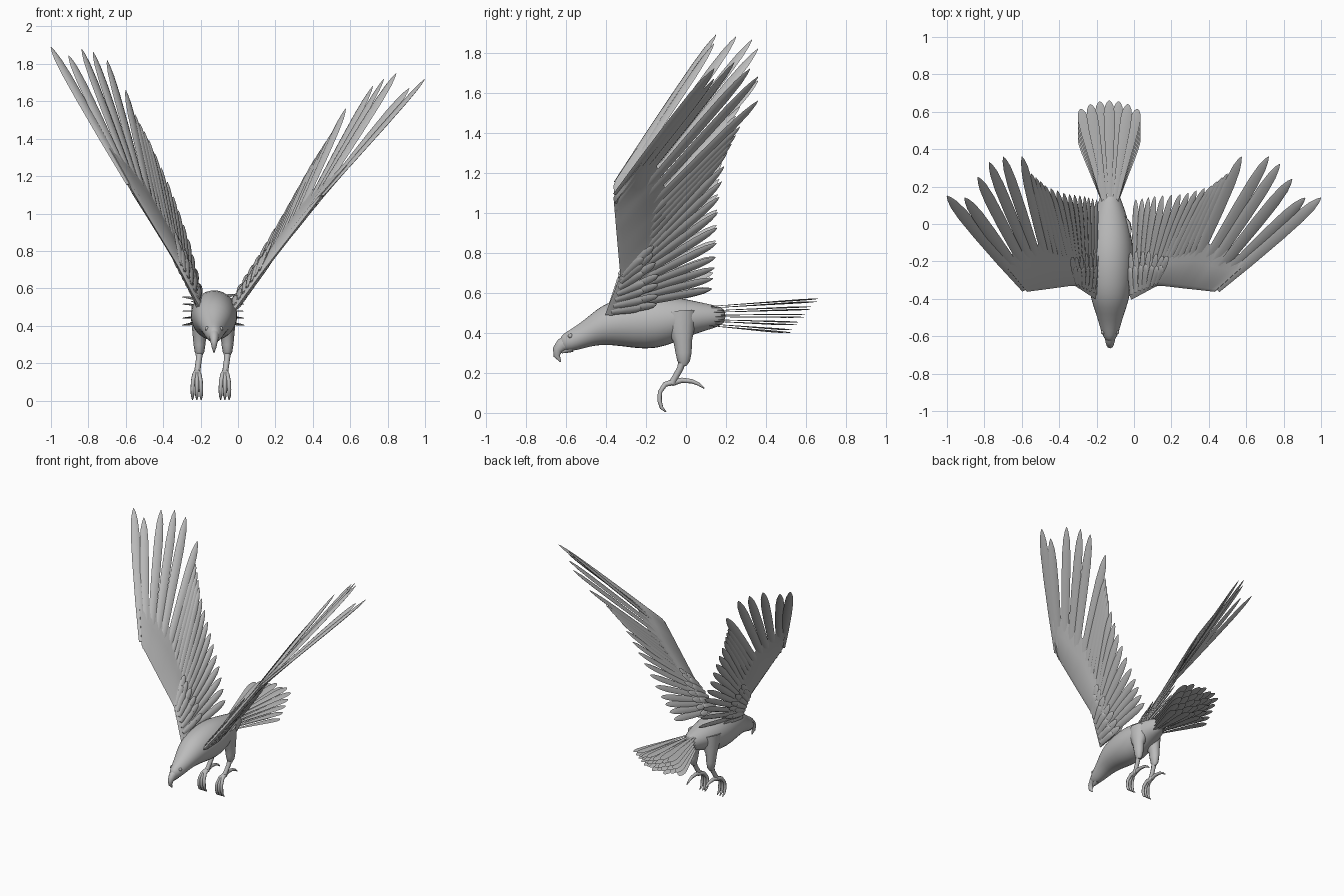
import bpy, math
from mathutils import Vector as V

if "Cube" in bpy.data.objects:
    bpy.data.objects.remove(bpy.data.objects["Cube"])

CX = -0.128  # centre line of the body
grey = bpy.data.materials.new("plumage_grey")
grey.diffuse_color = (0.5, 0.5, 0.5, 1)
grey.use_nodes = True
grey.node_tree.nodes["Principled BSDF"].inputs["Base Color"].default_value = grey.diffuse_color


def make(name, verts, faces, angle=60, subdiv=0):
    me = bpy.data.meshes.new(name)
    me.from_pydata([tuple(v) for v in verts], [], faces)
    me.materials.append(grey)
    ob = bpy.data.objects.new(name, me)
    bpy.context.collection.objects.link(ob)
    bpy.ops.object.select_all(action='DESELECT')
    ob.select_set(True)
    bpy.context.view_layer.objects.active = ob
    bpy.ops.object.mode_set(mode='EDIT')
    bpy.ops.mesh.select_all(action='SELECT')
    bpy.ops.mesh.normals_make_consistent(inside=False)
    bpy.ops.object.mode_set(mode='OBJECT')
    bpy.ops.object.shade_smooth_by_angle(angle=math.radians(angle))
    if subdiv:
        mod = ob.modifiers.new("smooth", 'SUBSURF')
        mod.levels = mod.render_levels = subdiv
    return ob


def loft(rings, verts, faces):
    """Append a capped skin through equal-length rings."""
    o, n = len(verts), len(rings[0])
    for r in rings:
        verts.extend(r)
    for i in range(len(rings) - 1):
        for j in range(n):
            a, b = o + i * n + j, o + i * n + (j + 1) % n
            faces.append((a, b, b + n, a + n))
    last = o + (len(rings) - 1) * n
    faces.append(tuple(range(o, o + n)))
    faces.append(tuple(range(last, last + n)))


def ellipse(c, u, v, n):
    return [c + u * math.cos(math.tau * k / n) + v * math.sin(math.tau * k / n) for k in range(n)]


def tube(points, radii, verts, faces, n=8, flat=1):
    """Tapered tube; flat scales its width along x."""
    pts = [V(p) for p in points]
    rings = []
    for i, p in enumerate(pts):
        d = (pts[min(i + 1, len(pts) - 1)] - pts[max(i - 1, 0)]).normalized()
        u = d.cross(V((1, 0, 0))).normalized()
        rings.append(ellipse(p, u * radii[i], d.cross(u) * radii[i] * flat, n))
    loft(rings, verts, faces)


POINTED = [(0, .55), (.3, .85), (.6, 1), (.8, .97), (.91, .75), (.97, .4), (1, .06)]
ROUNDED = [(0, .25), (.4, .6), (.75, .95), (.88, .95), (.95, .72), (.985, .4), (1, .1)]


def feather(base, tip, normal, width, thick, shape, verts, faces):
    d = tip - base
    side = d.cross(normal).normalized()
    up = side.cross(d).normalized()
    loft([ellipse(base + d * t, side * width / 2 * s, up * thick / 2 * s, 6) for t, s in shape],
         verts, faces)


def along(poly, t):
    """Point on a polyline, t from 0 to 1 with equal steps per segment."""
    f = min(max(t, 0), 1) * (len(poly) - 1)
    i = min(int(f), len(poly) - 2)
    return V(poly[i]).lerp(V(poly[i + 1]), f - i)


# Body with neck and head: y, bottom, top, half width
BODY = [(-.63, .33, .38, .018), (-.6, .305, .405, .04), (-.545, .312, .437, .057),
        (-.48, .33, .49, .076), (-.42, .34, .54, .099), (-.33, .333, .577, .118),
        (-.2, .312, .597, .13), (-.1, .33, .59, .124), (0, .375, .57, .104),
        (.08, .405, .553, .08), (.15, .425, .537, .052), (.2, .45, .52, .03)]
v, f = [], []
loft([ellipse(V((CX, y, (a + b) / 2)), V((w, 0, 0)), V((0, 0, (b - a) / 2)), 16)
      for y, a, b, w in BODY], v, f)
make("body", v, f, 80, 1)

# Hooked beak and lower jaw
v, f = [], []
tube([(CX, -.59, .35), (CX, -.622, .338), (CX, -.642, .315), (CX, -.646, .285), (CX, -.626, .255)],
     [.04, .033, .025, .016, .003], v, f, 10, .8)
tube([(CX, -.575, .328), (CX, -.6, .315), (CX, -.622, .302)], [.026, .017, .005], v, f)
make("beak", v, f)

# Eyes, set into the head
for s in (-1, 1):
    bpy.ops.mesh.primitive_uv_sphere_add(segments=12, ring_count=8, radius=.012,
                                         location=(CX + s * .037, -.578, .385))
    eye = bpy.context.object
    eye.name = "eye"
    eye.data.materials.append(grey)
    bpy.ops.object.shade_smooth()

# Legs: thigh, shank, three front toes and a back toe
for s in (-1, 1):
    x = CX - .003 + s * .075
    v, f = [], []
    tube([(x - s * .03, -.035, .49), (x - s * .01, -.025, .42), (x, -.016, .36), (x, -.012, .3),
          (x, -.012, .26), (x, -.014, .235)],
         [.095, .07, .047, .04, .032, .016], v, f, 12, .8)
    fx = x - .014
    tube([(x, -.01, .28), (x - .003, -.03, .22), (x - .01, -.058, .17), (fx, -.07, .145)],
         [.022, .016, .016, .019], v, f)
    for k in (-1, 0, 1):
        e = k * .023
        tube([(fx, -.06, .155), (fx + e * .5, -.105, .142), (fx + e * .9, -.13, .105),
              (fx + e, -.132, .06), (fx + e, -.122, .025), (fx + e, -.1, .005)],
             [.016, .013, .011, .011, .009, .003], v, f)
    tube([(fx, -.07, .15), (fx, -.02, .163), (fx, .03, .158), (fx, .065, .143), (fx, .092, .122)],
         [.016, .013, .011, .008, .003], v, f)
    make("leg", v, f)

# Tail: five stacked fans, shorter towards the bottom
v, f = [], []
for k in range(5):
    h = k / 4
    for i in range(7):
        u = i / 3 - 1
        step = .014 * (i % 2) - .004
        base = V((CX + u * .03, .1, .525 - .085 * h + step * .6))
        tip = V((-.133 + u * .152, .66 - .13 * h - .045 * u * u, .56 - .155 * h + step))
        feather(base, tip, V((0, 0, 1)), .062, .008, ROUNDED, v, f)
make("tail_feathers", v, f)

# Wings: shoulder, elbow, wrist, then primary tips and the line of secondary tips
WINGS = {
    "left": ([(-.2, -.4, .49), (-.32, -.325, .72), (-.575, -.36, 1.14)],
             [(-1, .15, 1.89), (-.905, .14, 1.845), (-.835, .25, 1.88),
              (-.775, .33, 1.865), (-.7, .36, 1.82), (-.6, .36, 1.66)],
             [(-.55, .27, 1.53), (-.47, .2, 1.38), (-.36, .16, 1.13), (-.27, .15, .88), (-.2, .13, .62)]),
    "right": ([(-.015, -.4, .49), (.13, -.325, .69), (.435, -.36, 1.08)],
              [(1, .14, 1.72), (.915, .14, 1.67), (.845, .24, 1.75),
               (.78, .32, 1.72), (.72, .36, 1.68), (.575, .36, 1.56)],
              [(.5, .27, 1.43), (.41, .2, 1.29), (.27, .16, 1.04), (.12, .15, .79), (.01, .13, .62)]),
}
for name, (bone, primary, secondary) in WINGS.items():
    s = -1 if name == "left" else 1
    # Matching base and tip for every flight feather, from wrist to shoulder
    flight = [(along(bone, 1 - .055 * i), V(p)) for i, p in enumerate(primary)]
    for i in range(14):
        t = i / 13
        flight.append((along(bone, .67 - .6 * t), along(secondary, t)))
    normals = []
    for i, (b, p) in enumerate(flight):
        span = flight[max(i - 1, 0)][1] - flight[min(i + 1, len(flight) - 1)][1]
        span = span.normalized() + (V(bone[2]) - V(bone[0])).normalized()
        normals.append((p - b).cross(span).normalized() * s)
    v, f = [], []
    for i, ((b, p), n) in enumerate(zip(flight, normals)):
        d = (p - b).normalized()
        tilt = (n + d.cross(n) * .12 * s).normalized()
        feather(b + d * .02, p, tilt, .064 if i < 6 else .052, .018, POINTED, v, f)
    make(name + "_flight_feathers", v, f)

    # Smooth arm panel joining the feather roots
    rings = []
    stations = list(zip(flight, normals))
    stations.append(((V(bone[0]), V(bone[0]) + V((0, .5, .1))), normals[-1]))
    for i, ((b, p), n) in enumerate(stations):
        d = (p - b).normalized()
        c = .36 if i < 6 else .34 - .012 * (i - 6)
        w = .009 if i == 0 else .015
        rings.append([b - d * .005, b + d * .03 + n * w, b + d * c * .6 + n * .011,
                      b + d * c, b + d * c * .6 - n * .011, b + d * .03 - n * w])
    v, f = [], []
    loft(rings, v, f)
    make(name + "_wing_arm", v, f)

    # Short covert feathers over the upper arm, on both faces
    v, f = [], []
    for side in (-1, 1):
        for row in range(2):
            for i in range(7):
                b = along(bone, .04 + .07 * i)
                j = 19 - int(i * 1.6)
                d = (flight[j][1] - flight[j][0]).normalized()
                n = normals[j] * side
                start = b + d * .02 + n * .014
                feather(start, start + d * (.15 + .08 * row) + n * (.012 - .006 * row), n,
                        .045, .014, POINTED, v, f)
    make(name + "_coverts", v, f)
